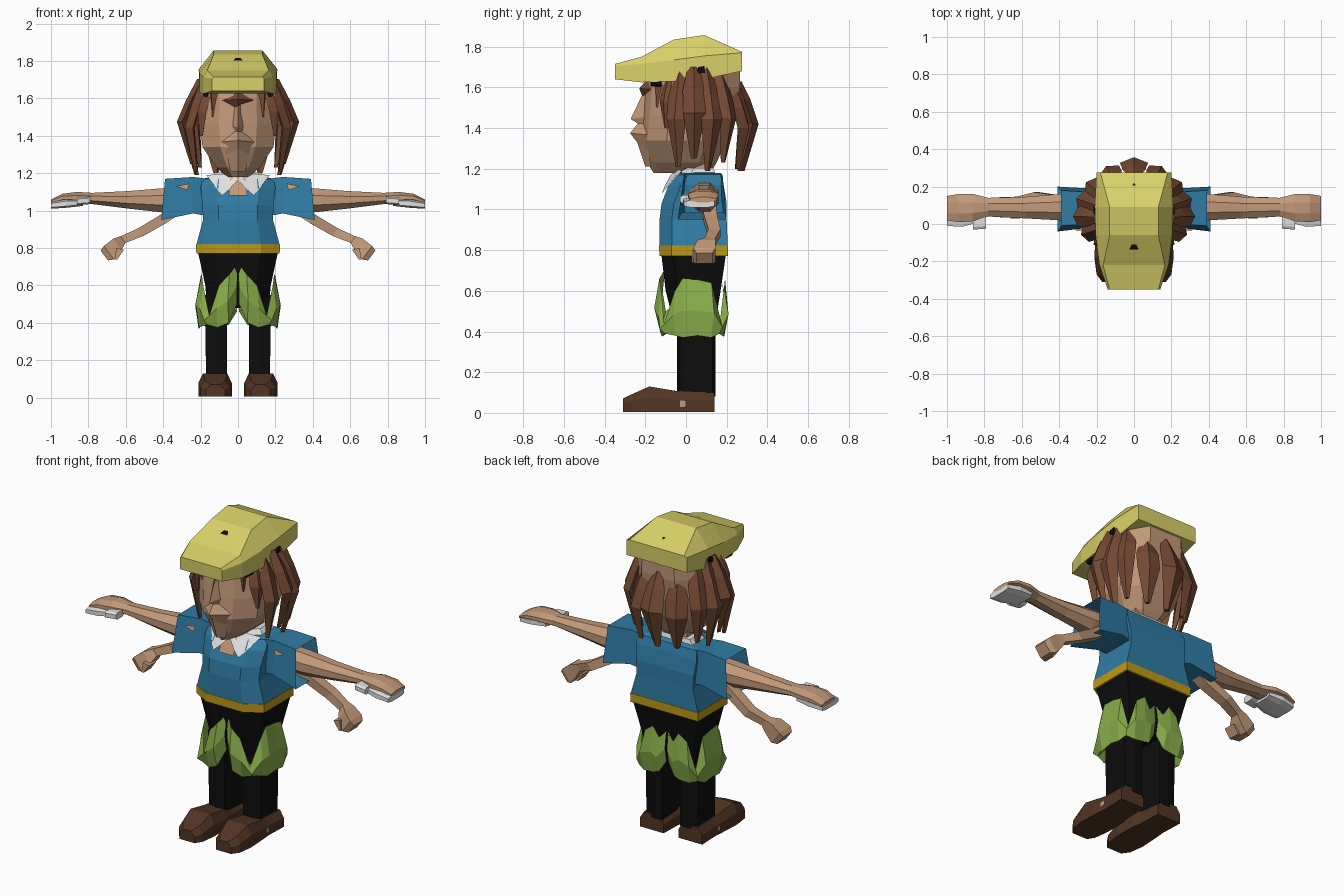
import bpy, bmesh, math
from mathutils import Vector


def mat(name, r, g, b):
    m = bpy.data.materials.new(name)
    m.diffuse_color = (r, g, b, 1)
    return m


YELLOW = mat("cap_yellow", .70, .63, .14)
SKIN = mat("skin_tan", .54, .32, .19)
HAIR = mat("hair_brown", .18, .07, .033)
BLUE = mat("shirt_blue", .03, .20, .37)
GOLD = mat("belt_gold", .52, .32, .01)
BLACK = mat("black", .004, .004, .004)
GREEN = mat("shorts_green", .25, .43, .07)
SHOE = mat("shoe_brown", .085, .035, .017)
WHITE = mat("light_grey", .75, .75, .75)


def finish(name, bm, m):
    bmesh.ops.remove_doubles(bm, verts=bm.verts, dist=1e-5)
    bmesh.ops.recalc_face_normals(bm, faces=bm.faces)
    me = bpy.data.meshes.new(name)
    bm.to_mesh(me)
    bm.free()
    me.materials.append(m)
    ob = bpy.data.objects.new(name, me)
    bpy.context.collection.objects.link(ob)
    return ob


def loft(name, rings, m, caps=(True, True), s=1, closed=True):
    """Skin between rings of points; s=-1 mirrors across x."""
    bm = bmesh.new()
    vs = [[bm.verts.new((x * s, y, z)) for x, y, z in r] for r in rings]
    n = len(vs[0])
    for a, b in zip(vs, vs[1:]):
        for i in range(n if closed else n - 1):
            j = (i + 1) % n
            bm.faces.new((a[i], a[j], b[j], b[i]))
    if caps[0]:
        bm.faces.new(vs[0])
    if caps[1]:
        bm.faces.new(vs[-1])
    return finish(name, bm, m)


def plate(name, pts, m, s=1):
    bm = bmesh.new()
    bm.faces.new([bm.verts.new((x * s, y, z)) for x, y, z in pts])
    return finish(name, bm, m)


def body(z, rx, f, b, bev=.06):
    # box section with bevelled front corners
    return [(-.55 * rx, f, z), (.55 * rx, f, z), (rx, f + bev, z),
            (rx, b, z), (-rx, b, z), (-rx, f + bev, z)]


def xring(x, y0, y1, z0, z1, k=.3):
    # bevelled section across an arm
    dy, dz = (y1 - y0) * k, (z1 - z0) * k
    return [(x, y0 + dy, z0), (x, y1 - dy, z0), (x, y1, z0 + dz), (x, y1, z1 - dz),
            (x, y1 - dy, z1), (x, y0 + dy, z1), (x, y0, z1 - dz), (x, y0, z0 + dz)]


# torso, belt and trousers
loft("shirt", [body(.82, .222, -.13, .205), body(.95, .187, -.13, .20), body(1.03, .19, -.12, .20),
               body(1.12, .20, -.085, .185), body(1.17, .19, -.05, .17), body(1.185, .12, -.01, .13)], BLUE)
loft("belt", [body(.77, .223, -.131, .206), body(.822, .224, -.132, .207)], GOLD)
loft("trousers", [body(.48, .165, -.07, .15), body(.60, .175, -.10, .17), body(.77, .212, -.12, .195)], BLACK)

# neck, open collar
loft("neck", [body(1.10, .09, -.03, .12, .04), body(1.24, .09, -.03, .12, .04)], SKIN)
loft("collar_band", [body(1.17, .15, -.03, .145, .05), body(1.205, .12, -.01, .135, .05)], WHITE)
plate("chest_skin", [(-.05, -.113, 1.08), (.05, -.113, 1.08), (.04, -.062, 1.18), (-.04, -.062, 1.18)], SKIN)

for s, side in ((1, "right"), (-1, "left")):
    plate("collar_flap_" + side, [(.17, -.02, 1.19), (.085, -.118, 1.08), (.045, -.105, 1.115),
                                  (0, -.078, 1.165), (.03, -.045, 1.20)], WHITE, s)
    # sleeve, open at the cuff
    loft("sleeve_" + side, [
        [(.16, .0, .97), (.16, .18, .97), (.16, .17, 1.17), (.16, .0, 1.17)],
        [(.24, -.02, .985), (.24, .19, .985), (.24, .17, 1.18), (.24, .0, 1.18)],
        [(.41, -.04, .95), (.41, .20, .95), (.39, .18, 1.17), (.39, -.01, 1.17)]],
        BLUE, (True, False), s)
    plate("shoulder_patch_" + side, [(.26, -.028, 1.145), (.33, -.032, 1.13), (.27, -.036, 1.11)], SKIN, s)
    # main arm with hand
    loft("arm_" + side, [xring(.2, .02, .16, 1.0, 1.13), xring(.40, .02, .16, .99, 1.12),
                         xring(.58, .03, .145, 1.01, 1.105), xring(.78, .04, .14, 1.035, 1.095),
                         xring(.86, .015, .16, 1.04, 1.10), xring(.94, .01, .16, 1.045, 1.09),
                         xring(1.0, .02, .15, 1.035, 1.06)], SKIN, s=s)
    loft("palm_" + side, [xring(.83, .01, .14, 1.025, 1.06, .2), xring(.92, -.015, .15, 1.015, 1.06, .2),
                          xring(1.0, -.01, .14, 1.01, 1.045, .2)], WHITE, s=s)
    loft("thumb_" + side, [xring(.79, -.025, .05, 1.035, 1.075, .2),
                           xring(.86, -.03, .04, 1.03, 1.07, .2)], WHITE, s=s)
    # thin second arm hanging below, with fist
    path = [(.28, .11, 1.04, .03), (.40, .12, .955, .027), (.52, .14, .885, .025),
            (.615, .12, .845, .022), (.645, .10, .82, .037), (.69, .09, .775, .045), (.715, .09, .76, .033)]
    d = Vector((.6, 0, .8))
    rings = []
    for x, y, z, w in path:
        wy = w * 1.2
        rings.append([(x - d.x * w, y - wy, z - d.z * w), (x + d.x * w, y - wy, z + d.z * w),
                      (x + d.x * w, y + wy, z + d.z * w), (x - d.x * w, y + wy, z - d.z * w)])
    loft("lower_arm_" + side, rings, SKIN, s=s)
    loft("lower_thumb_" + side, [[(.61, y, .79), (.65, y, .80), (.66, y, .74), (.645, y, .74)]
                                 for y in (.03, .10)], SKIN, s=s)
    # leg
    loft("leg_" + side, [[(.06, -.04, z), (.115, -.045, z), (a, -.03, z), (a, .13, z), (.115, .145, z), (.06, .14, z)]
                         for z, a in ((.08, .17), (.55, .178))], BLACK, s=s)
    # shoe, sections from toe to heel: y, inner x, outer x, top z
    loft("shoe_" + side, [[(a, y, .005), (b, y, .005), (b, y, t * .6), (b - .025, y, t), (a + .025, y, t), (a, y, t * .6)]
                          for y, a, b, t in ((-.31, .07, .17, .07), (-.27, .045, .20, .09), (-.18, .033, .212, .13),
                                             (-.05, .035, .205, .108), (.0, .045, .20, .105), (.14, .05, .205, .10))],
         SHOE, s=s)
    plate("shoe_patch_" + side, [(.208, -.03, .03), (.208, .0, .03), (.208, .0, .06), (.208, -.03, .06)], SKIN, s)

    # ragged shorts: column = x, y, top z, hem z
    cols = [(.006, -.11, .71, .50), (.05, -.14, .66, .40), (.11, -.13, .60, .375), (.165, -.115, .44, .39),
            (.20, -.06, .60, .38), (.208, -.02, .66, .37), (.213, .06, .655, .38), (.21, .13, .64, .37),
            (.195, .175, .46, .39), (.15, .195, .62, .375), (.09, .20, .66, .38), (.05, .195, .60, .39),
            (.006, .185, .64, .46)]
    rows = [[], [], [], []]
    for i, (x, y, t, h) in enumerate(cols):
        k = 1.09 if i % 2 else 1.03
        rows[0].append((x * .93, .04 + (y - .04) * .95, t))
        rows[1].append((x * k, .04 + (y - .04) * k, (t * .45 + h * .55)))
        rows[2].append((x, .04 + (y - .04) * .93, h))
        rows[3].append((.115 + (x - .115) * .4, .04 + (y - .04) * .4, h + .06))
    loft("shorts_" + side, rows, GREEN, (False, True), s, False)


# head
def head_ring(z, rx, f, b):
    half = [(.5 * rx, f + .035), (rx, f + .13), (rx, b - .09), (.55 * rx, b)]
    return ([(0, f, z)] + [(x, y, z) for x, y in half] + [(0, b, z)]
            + [(-x, y, z) for x, y in reversed(half)])


loft("head", [head_ring(1.18, .06, -.16, .12), head_ring(1.23, .115, -.19, .15), head_ring(1.34, .19, -.225, .20),
              head_ring(1.46, .202, -.215, .245), head_ring(1.60, .198, -.20, .265),
              head_ring(1.70, .19, -.17, .265)], SKIN)
# nose and muzzle as faceted wedges
loft("nose", [[(-.02, -.19, 1.57), (0, -.212, 1.57), (.02, -.19, 1.57)],
              [(-.035, -.19, 1.455), (0, -.272, 1.445), (.035, -.19, 1.455)],
              [(-.03, -.19, 1.42), (0, -.225, 1.415), (.03, -.19, 1.42)]], SKIN)
loft("muzzle", [[(-.03, -.20, 1.42), (0, -.235, 1.425), (.03, -.20, 1.42)],
                [(-.11, -.17, 1.365), (0, -.275, 1.375), (.11, -.17, 1.365)],
                [(-.06, -.19, 1.30), (0, -.24, 1.33), (.06, -.19, 1.30)],
                [(-.04, -.17, 1.21), (0, -.20, 1.21), (.04, -.17, 1.21)]], SKIN)
loft("fringe", [[(-.05, -.15, 1.63), (0, -.20, 1.63), (.05, -.15, 1.63)],
                [(-.085, -.17, 1.59), (0, -.23, 1.595), (.085, -.17, 1.59)],
                [(-.02, -.18, 1.55), (0, -.212, 1.548), (.02, -.18, 1.55)]], HAIR)


# hair locks hang around the head: angle, path of (radius, z, half width)
def lock(name, ang, path, d=.03):
    n = Vector((math.cos(ang), math.sin(ang), 0))
    t = Vector((-n.y, n.x, 0))
    rings = []
    for r, z, w in path:
        p = Vector((0, .03, z)) + n * r
        k = min(d, w)
        rings.append([p - t * w - n * k * .6, p + n * k * .4, p + t * w - n * k * .6, p - n * k * 1.4])
    loft(name, rings, HAIR)


LOCKS = [(-52, .225, .215, .22, 1.64, 1.50, .03), (-33, .20, .245, .24, 1.66, 1.40, .042),
         (-17, .205, .285, .24, 1.68, 1.21, .05), (2, .21, .315, .25, 1.70, 1.25, .055),
         (19, .21, .315, .24, 1.70, 1.19, .055), (37, .23, .31, .26, 1.67, 1.23, .052),
         (62, .235, .305, .26, 1.60, 1.20, .062)]
for i, (a, r0, r1, r2, z0, z1, w) in enumerate(LOCKS):
    zm = z0 * .5 + z1 * .5
    path = [(r0, z0, w * .5), (r0 * .45 + r1 * .55, z0 * .75 + z1 * .25, w), (r1, zm, w), (r2, z1, w * .25)]
    for sgn, side in ((1, "right"), (-1, "left")):
        ang = math.radians(a if sgn > 0 else 180 - a)
        lock(f"hair_lock_{side}_{i}", ang, path)
lock("hair_lock_back", math.pi / 2, [(.235, 1.63, .02), (.275, 1.54, .06), (.315, 1.42, .075), (.25, 1.19, .02)])

# flat cap, sections from brim to back: y, top x, top z, side x, side z, hem x, hem z
CAP = [(-.35, .13, 1.715, .14, 1.705, .14, 1.64), (-.22, .165, 1.75, .185, 1.715, .185, 1.625),
       (-.06, .13, 1.835, .205, 1.735, .205, 1.63), (.09, .13, 1.857, .21, 1.755, .208, 1.64),
       (.275, .18, 1.775, .20, 1.77, .20, 1.68)]
loft("cap", [[(-hx, y, hz), (-sx, y, sz), (-tx, y, tz), (tx, y, tz), (sx, y, sz), (hx, y, hz)]
             for y, tx, tz, sx, sz, hx, hz in CAP], YELLOW)
# small black marks on the cap and below its edge
plate("cap_front_mark", [(-.025, -.135, 1.802), (.025, -.135, 1.802), (.012, -.11, 1.815), (-.012, -.11, 1.815)], BLACK)
plate("cap_back_mark", [(-.01, .205, 1.812), (.01, .205, 1.812), (0, .222, 1.804)], BLACK)
for s, side in ((1, "right"), (-1, "left")):
    loft("temple_mark_" + side, [[(x, .05, 1.67), (x, .095, 1.67), (x, .09, 1.705), (x, .06, 1.70)]
                                 for x in (.19, .217)], BLACK, s=s)
    loft("eye_" + side, [[(.15, y, 1.64), (.19, y, 1.64), (.185, y, 1.61), (.165, y, 1.605)]
                         for y in (-.175, -.12)], BLACK, s=s)
